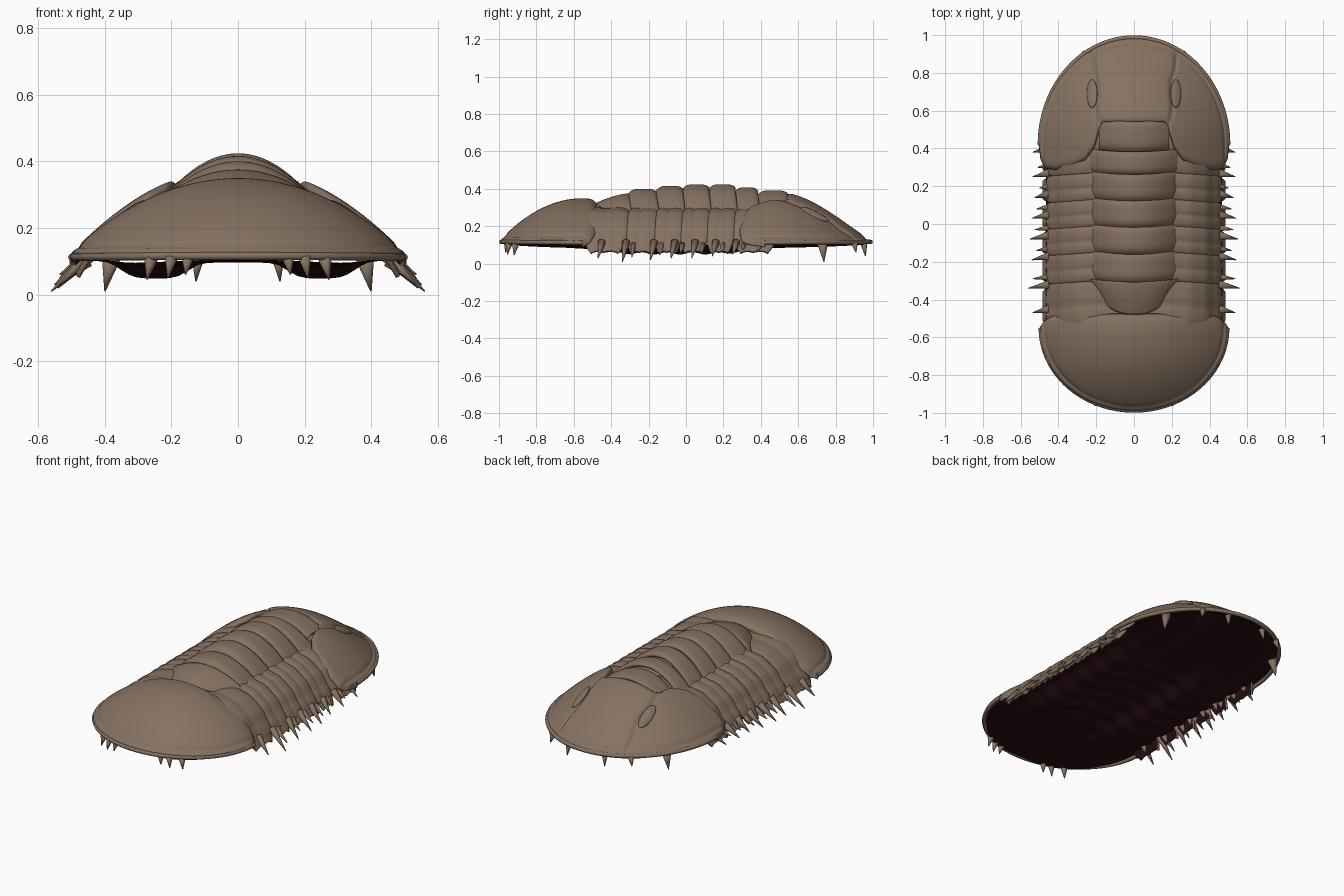
import bpy, bmesh, math
from mathutils import Vector

cube = bpy.data.objects.get("Cube")
if cube:
    bpy.data.objects.remove(cube)


def material(name, rgb):
    m = bpy.data.materials.new(name)
    m.use_nodes = True
    m.diffuse_color = (*rgb, 1)
    bsdf = m.node_tree.nodes["Principled BSDF"]
    bsdf.inputs["Base Color"].default_value = (*rgb, 1)
    bsdf.inputs["Roughness"].default_value = 0.8
    return m


shell = material("shell brown", (0.235, 0.166, 0.118))
dark = material("underside dark red", (0.024, 0.005, 0.007))


def add_object(name, bm, mats):
    mesh = bpy.data.meshes.new(name)
    bm.to_mesh(mesh)
    bm.free()
    for m in mats:
        mesh.materials.append(m)
    ob = bpy.data.objects.new(name, mesh)
    bpy.context.collection.objects.link(ob)
    for p in mesh.polygons:
        p.use_smooth = True
    return ob


def plate(name, point, cols, rows, thick=0.015, mats=(shell, dark)):
    """Curved sheet; point(s, v) with s in -1..1 across and v in 0..1 along y."""
    bm = bmesh.new()
    grid = [[bm.verts.new(point(math.sin((i / cols - 0.5) * math.pi), j / rows))
             for j in range(rows + 1)] for i in range(cols + 1)]
    for a, b in zip(grid, grid[1:]):
        for j in range(rows):
            bm.faces.new((a[j], b[j], b[j + 1], a[j + 1]))
    bmesh.ops.remove_doubles(bm, verts=bm.verts, dist=0.0001)
    ob = add_object(name, bm, mats)
    if thick:
        mod = ob.modifiers.new("thickness", "SOLIDIFY")
        mod.thickness, mod.offset = thick, -1
        mod.material_offset, mod.material_offset_rim = 1, 0


def interp(pts, x):
    for (x0, y0), (x1, y1) in zip(pts, pts[1:]):
        if x <= x1:
            return y0 + (y1 - y0) * max(0, x - x0) / (x1 - x0)
    return pts[-1][1]


def groove(d, width):
    return math.exp(-(d / width) ** 2)


# Front shield: smooth half dome
def front_point(s, v):
    x = 0.5 * s
    tip = -0.55 - 0.44 * math.sqrt(max(0, 1 - s * s))
    back = -0.55 + 0.075 * (1 - s ** 12)
    y = tip + (back - tip) * v
    t = min(0, y + 0.55) / 0.44
    r2 = min(1, s * s + t * t)
    z = 0.125 + 0.225 * (1 - r2) ** 0.93
    z -= 0.008 * groove(math.sqrt(r2) - 0.95, 0.015)
    return x, y, z - 0.035 * math.exp((y - back) / 0.018)


plate("front_shield", front_point, 96, 60)

# Back shield: two cheeks with a raised middle lobe between them
NOTCH = [(0, .54), (.165, .54), (.19, .47), (.21, .4), (.26, .335), (.32, .305),
         (.42, .285), (.47, .295), (.495, .34), (.505, .42)]
LOBE = [(.5, .18), (.58, .2), (.63, .205), (.7, .195), (.76, .2), (.82, .22), (1, .235)]


def back_point(s, v):
    x = 0.505 * s
    front = interp(NOTCH, abs(x))
    y = front + (0.42 + 0.57 * math.sqrt(max(0, 1 - s * s)) - front) * v
    t = max(0, y - 0.42) / 0.57
    r2 = min(1, s * s + t * t)
    z = 0.12 + 0.265 * (1 - r2) ** (1 + 0.3 * t * t / (r2 + 0.001))
    z -= 0.007 * groove(math.sqrt(r2) - 0.95, 0.015)
    edge = abs(x) - interp(LOBE, y)
    if y > 0.45:
        z += (0.012 / (1 + math.exp(min(50, edge / 0.01)))
              - 0.015 * groove(edge, 0.009)) * min(1, (1 - r2) * 5)
    curl = 0.014 if abs(x) < 0.17 else 0.03
    return x, y, z - curl * math.exp((front - y) / 0.015)


plate("back_shield", back_point, 180, 60)

# Body segments: full-width side bands with a raised ring along the middle
SIDE = [(0, .305), (.2, .3), (.3, .28), (.38, .225), (.43, .16), (.455, .12), (.49, .06)]
BOUNDS = [-0.48, -0.30, -0.15, -0.01, 0.13, 0.27, 0.39, 0.55]
CRESTS = [0.375, 0.4, 0.416, 0.424, 0.424, 0.408, 0.392]


def make_band(n, y0, y1):
    def point(s, v):
        x = 0.485 * s
        ax = abs(x)
        taper = 1 - 0.45 * (max(0, ax - 0.42) / 0.07) ** 2
        y = (y0 + y1) / 2 + (v - 0.5) * (y1 - y0 + 0.012) * taper
        y -= 0.02 * max(0, ax - 0.2) / 0.28
        z = interp(SIDE, ax) - 0.014 * abs(2 * v - 1) ** 5
        return x, y, z - 0.006 * groove(v - 0.45, 0.08) - 0.008 * groove(ax - 0.42, 0.012)
    plate(f"side_band_{n}", point, 64, 16, 0.012)


def make_ring(n, y0, y1, crest):
    half = {0: 0.235, 5: 0.235, 6: 0.185}.get(n, 0.225)
    floor = 0.325 if n == 6 else 0.288

    def point(s, v):
        bow = -0.015 * (1 - s * s)
        lo = y0 + 0.16 * abs(s) ** 2.5 if n == 0 else y0 + bow
        y = lo + (y1 + bow + 0.008 - lo) * v
        z = crest - (crest - floor) * abs(s) ** 2
        if n == 0:
            drop = 0.05 * (1 - v) ** 1.6
        else:
            drop = 0.022 * abs(2 * v - 1.1) ** 4
        return half * s, y, z - drop
    plate(f"middle_ring_{n}", point, 40, 16, 0.02)


for n, crest in enumerate(CRESTS):
    y0, y1 = BOUNDS[n], BOUNDS[n + 1]
    make_ring(n, y0, y1, crest)
    if n < 6:
        make_band(n, y0 - 0.05 * (n == 0), 0.5 if n == 5 else y1)


# Rims: thin tubes along the outer edges of both shields
def rim(name, pts):
    curve = bpy.data.curves.new(name, "CURVE")
    curve.dimensions = "3D"
    curve.bevel_depth, curve.bevel_resolution = 0.012, 2
    curve.use_fill_caps = True
    sp = curve.splines.new("POLY")
    sp.points.add(len(pts) - 1)
    for p, co in zip(sp.points, pts):
        p.co = (*co, 1)
    curve.materials.append(shell)
    bpy.context.collection.objects.link(bpy.data.objects.new(name, curve))


arc = [(math.cos(a), math.sin(a)) for a in (math.pi * i / 64 for i in range(65))]
rim("front_rim", [(0.493 * c, -0.55 - 0.437 * s, 0.112 + 0.004 * s) for c, s in arc])
rim("back_rim", [(0.498 * c, 0.42 + 0.567 * s, 0.112 + 0.004 * s) for c, s in arc])


# Underside: dark ribbed sheet sagging on both sides of the middle
def belly_point(s, v):
    y = -0.97 + 1.94 * v
    t = (-0.55 - y) / 0.44 if y < -0.55 else (y - 0.42) / 0.57 if y > 0.42 else 0
    x = s * 0.465 * math.sqrt(max(0, 1 - t * t))
    body = 1 - t * t
    middle = 1 / (1 + math.exp((abs(y + 0.07) - 0.4) / 0.05))
    sag = body * (0.018 + 0.03 * middle) * math.exp(-((abs(x) - 0.25) / 0.11) ** 4)
    ribs = 0.007 * middle * math.sin(y * 46) * (1 - abs(s) ** 4)
    return x, y, 0.103 - sag + ribs


plate("underside", belly_point, 48, 110, 0, (dark,))

# Eyes: low oval swellings lying on the slope beside the middle lobe
for side, label in ((1, "left"), (-1, "right")):
    bm = bmesh.new()
    bmesh.ops.create_uvsphere(bm, u_segments=24, v_segments=12, radius=1)
    for v in bm.verts:
        out, along = 0.028 * v.co.x, 0.075 * v.co.y
        z = 0.264 - 0.48 * out - 0.47 * along + 0.014 * v.co.z
        v.co = side * (0.222 + out), 0.69 + along, z
    if side < 0:
        bmesh.ops.reverse_faces(bm, faces=bm.faces)
    add_object(f"{label}_eye", bm, (shell,))


# Spines: small cones pointing down and outward along the whole edge
def spine(bm, start, end, radius):
    a, b = Vector(start), Vector(end)
    turn = (b - a).to_track_quat("Z", "Y").to_matrix().to_4x4()
    turn.translation = (a + b) / 2
    bmesh.ops.create_cone(bm, cap_ends=True, segments=10, radius1=radius,
                          radius2=0.002, depth=(b - a).length, matrix=turn)


# y position, tip x and tip z of the larger side spines
SIDE_SPINES = [(.39, .535, .06), (.26, .535, .05), (.15, .525, .04), (.04, .54, .03),
               (-.07, .55, .03), (-.18, .54, .02), (-.33, .56, .01), (-.46, .535, .03)]
# start x, y, tip z and radius of the spines below the shield rims
RIM_SPINES = [(.38, .73, .01, .03), (.26, .9, .06, .02), (.12, .95, .04, .02),
              (.26, -.91, .045, .022), (.2, -.945, .05, .02), (.15, -.955, .06, .02)]
for side, label in ((1, "left"), (-1, "right")):
    bm = bmesh.new()
    for y, x, z in SIDE_SPINES:
        spine(bm, (side * 0.45, y + 0.01, 0.115), (side * x, y - 0.01, z), 0.022)
        if -0.4 < y < 0.3:
            spine(bm, (side * 0.45, y + 0.05, 0.1), (side * (x - 0.025), y + 0.04, z + 0.025), 0.018)
    for x, y, z, r in RIM_SPINES:
        spine(bm, (side * x, y, 0.112), (side * x * 1.05, y * 1.01, z), r)
    add_object(f"{label}_spines", bm, (shell,))
